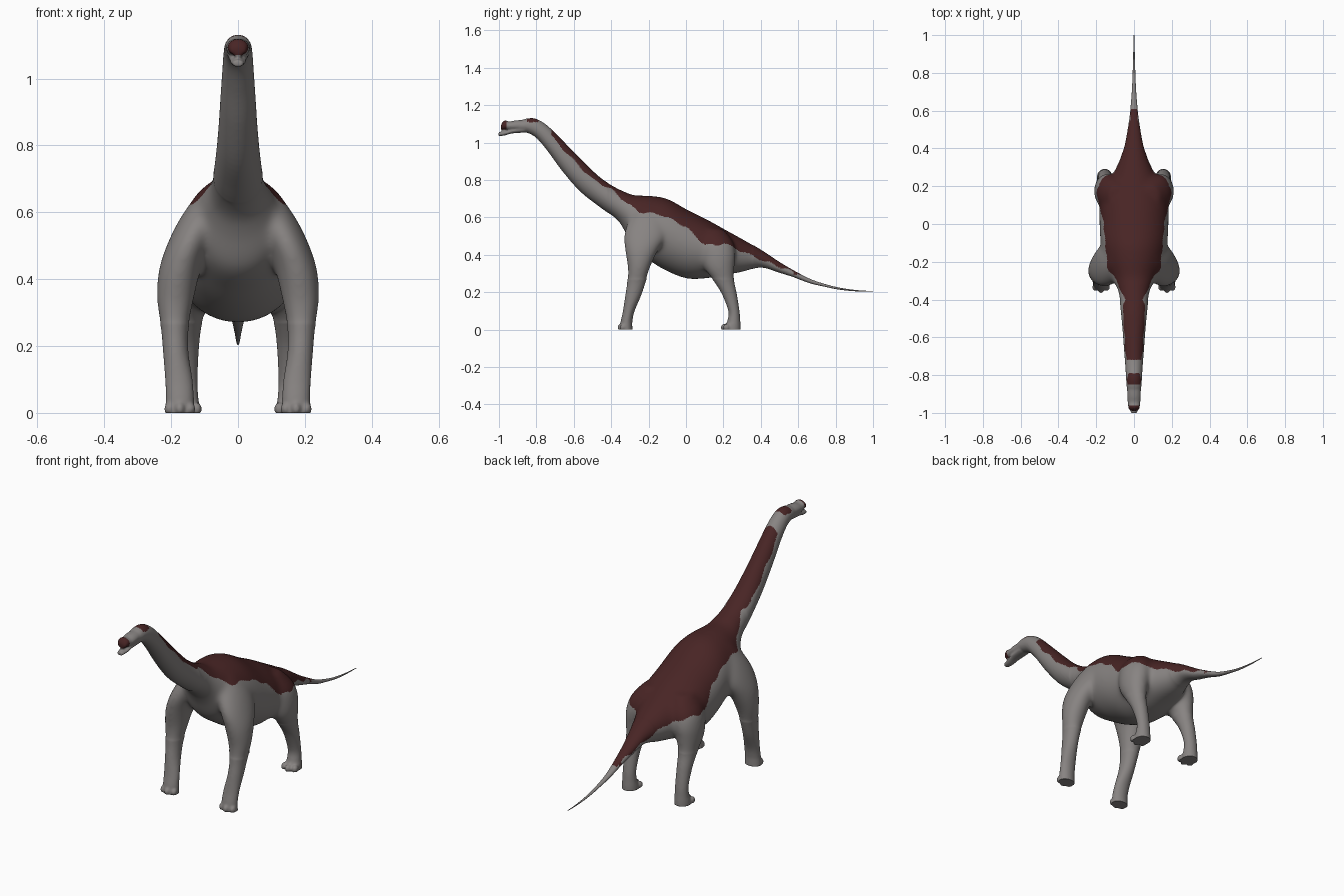
import bpy, bmesh, math
from mathutils import Vector

if "Cube" in bpy.data.objects:
    bpy.data.objects.remove(bpy.data.objects["Cube"])


def material(name, rgb):
    m = bpy.data.materials.new(name)
    m.diffuse_color = (*rgb, 1)
    m.use_nodes = True
    m.node_tree.nodes["Principled BSDF"].inputs["Base Color"].default_value = m.diffuse_color
    return m


GREY = material("grey hide", (0.245, 0.229, 0.223))
BROWN = material("dark brown back", (0.065, 0.018, 0.018))


def spline(rows, steps):
    """Catmull-Rom interpolation through rows of numbers."""
    out = []
    for i in range(len(rows) - 1):
        p = [rows[max(0, min(len(rows) - 1, i + k))] for k in (-1, 0, 1, 2)]
        for s in range(steps):
            t = s / steps
            out.append([0.5 * (2 * b + (c - a) * t + (2 * a - 5 * b + 4 * c - d) * t * t
                               + (3 * b - a - 3 * c + d) * t ** 3) for a, b, c, d in zip(*p)])
    return out + [list(rows[-1])]


def loft(bm, rings):
    """Closed tube through rings of points."""
    loops = [[bm.verts.new(p) for p in r] for r in rings]
    n = len(loops[0])
    for a, b in zip(loops, loops[1:]):
        for i in range(n):
            bm.faces.new((a[i], a[(i + 1) % n], b[(i + 1) % n], b[i]))
    bm.faces.new(loops[0][::-1])
    bm.faces.new(loops[-1])


def trunk(bm, rows, steps=6, n=40):
    """Rows: y, top z, bottom z, half width."""
    rings = []
    for y, t, b, w in spline(rows, steps):
        rings.append([(w * math.cos(a), y, (t + b) / 2 + (t - b) / 2 * math.sin(a))
                      for a in (2 * math.pi * i / n for i in range(n))])
    loft(bm, rings)


def leg(bm, rows, side, n=28):
    """Rows: z, centre x, centre y, radius x, radius y."""
    rings = []
    for z, cx, cy, rx, ry in spline(rows, 6):
        rings.append([(side * (cx + rx * math.cos(a)), cy + ry * math.sin(a), z)
                      for a in (2 * math.pi * i / n for i in range(n))])
    loft(bm, rings)


def ball(bm, c, r):
    vs = bmesh.ops.create_icosphere(bm, subdivisions=3, radius=1)["verts"]
    for v in vs:
        v.co = Vector(c) + Vector([a * b for a, b in zip(v.co, r)])


def finish(bm, name):
    bmesh.ops.recalc_face_normals(bm, faces=bm.faces)
    me = bpy.data.meshes.new(name)
    me.materials.append(GREY)
    me.materials.append(BROWN)
    bm.to_mesh(me)
    bm.free()
    ob = bpy.data.objects.new(name, me)
    bpy.context.scene.collection.objects.link(ob)
    return ob


def soften(bm, verts, times):
    for _ in range(times):
        bmesh.ops.smooth_vert(bm, verts=verts, factor=.5, use_axis_x=True, use_axis_y=True, use_axis_z=True)


# neck, torso and tail root
bm = bmesh.new()
trunk(bm, [
    (-0.90, 1.112, 1.062, .034), (-0.85, 1.129, 1.053, .040), (-0.80, 1.127, 1.025, .043),
    (-0.74, 1.09, .955, .047), (-0.663, 1.015, .85, .053), (-0.567, .917, .74, .060),
    (-0.46, .815, .655, .070), (-0.37, .758, .588, .081), (-0.33, .74, .53, .095),
    (-0.28, .72, .43, .125), (-0.19, .716, .365, .160), (-0.10, .700, .312, .177),
    (0.01, .640, .272, .183), (0.12, .585, .276, .178), (0.21, .535, .292, .140),
    (0.30, .486, .308, .095), (0.40, .428, .332, .054), (0.50, .362, .304, .034),
    (0.58, .315, .279, .023)])

# skull and lower jaw
trunk(bm, [(-0.86, 1.122, 1.062, .036), (-0.91, 1.119, 1.064, .036), (-0.945, 1.113, 1.067, .033),
           (-0.965, 1.119, 1.069, .031), (-0.978, 1.113, 1.069, .028), (-0.989, 1.096, 1.068, .02)])
trunk(bm, [(-0.86, 1.085, 1.054, .032), (-0.93, 1.072, 1.049, .028), (-0.97, 1.061, 1.038, .023),
           (-1.002, 1.056, 1.034, .016)])

# legs, feet and toes
FRONT = [(.66, .08, -.20, .04, .06), (.58, .113, -.205, .062, .105), (.5, .15, -.218, .064, .115),
         (.42, .176, -.238, .063, .088), (.33, .188, -.252, .055, .060), (.25, .189, -.266, .041, .049),
         (.18, .186, -.283, .038, .042), (.1, .177, -.306, .041, .031), (.05, .174, -.317, .042, .031),
         (.02, .174, -.320, .043, .033), (-.015, .174, -.320, .044, .034)]
HIND = [(.54, .085, .14, .05, .06), (.47, .120, .16, .072, .092), (.40, .142, .172, .068, .094),
        (.33, .150, .178, .060, .082), (.26, .154, .203, .045, .055), (.19, .155, .232, .038, .040),
        (.1, .155, .256, .034, .030), (.05, .155, .256, .036, .034),
        (.02, .155, .250, .040, .042), (-.015, .155, .248, .041, .044)]
for side in (-1, 1):
    for rows, fx, fy in ((FRONT, .174, -.347), (HIND, .155, .205)):
        leg(bm, rows, side)
        for dx in (-.031, 0, .031):
            ball(bm, (side * (fx + dx), fy + abs(dx) * .4, .012), (.0155, .019, .02))

# fuse the parts into one skin
raw = finish(bm, "raw_skin")
mod = raw.modifiers.new("fuse", "REMESH")
mod.mode = "VOXEL"
mod.voxel_size = 0.0055
dg = bpy.context.evaluated_depsgraph_get()
skin = bpy.data.meshes.new_from_object(raw.evaluated_get(dg))
bpy.data.objects.remove(raw)
bm = bmesh.new()
bm.from_mesh(skin)
soften(bm, bm.verts, 2)
# soften shoulders and hips
soften(bm, [v for v in bm.verts if v.co.z > .27 and -.42 < v.co.y < .36], 50)
for v in bm.verts:
    v.co.z = max(v.co.z, 0)

# brown saddle edge: y, z
EDGE = [(-.72, 1.035), (-.62, .925), (-.5, .805), (-.4, .75), (-.3, .665), (-.25, .63), (-.13, .615),
        (0, .55), (.05, .5), (.1, .455), (.16, .45), (.2, .465), (.25, .44), (.4, .375), (.6, .30)]


def is_brown(c):
    if c.y < -.962:
        return c.z > 1.07                       # snout
    if -.85 < c.y < -.79:
        return c.z > 1.11                       # crown patch
    for (y0, z0), (y1, z1) in zip(EDGE, EDGE[1:]):
        if y0 <= c.y < y1:
            return c.z > z0 + (z1 - z0) * (c.y - y0) / (y1 - y0) + .006 * math.sin(c.y * 60)
    return False


for f in bm.faces:
    f.smooth = True
    f.material_index = int(is_brown(f.calc_center_median()))
finish(bm, "body")

# whip end of the tail
bm = bmesh.new()
trunk(bm, [(0.57, .32, .283, .023), (0.66, .273, .249, .0145), (0.74, .245, .230, .0095),
           (0.82, .225, .214, .0065), (0.91, .212, .205, .004), (1.0, .206, .203, .0015)], 6, 20)
for f in bm.faces:
    f.smooth = len(f.verts) == 4
    c = f.calc_center_median()
    f.material_index = int(c.y < .61 and c.z > .295)
finish(bm, "tail_tip")
